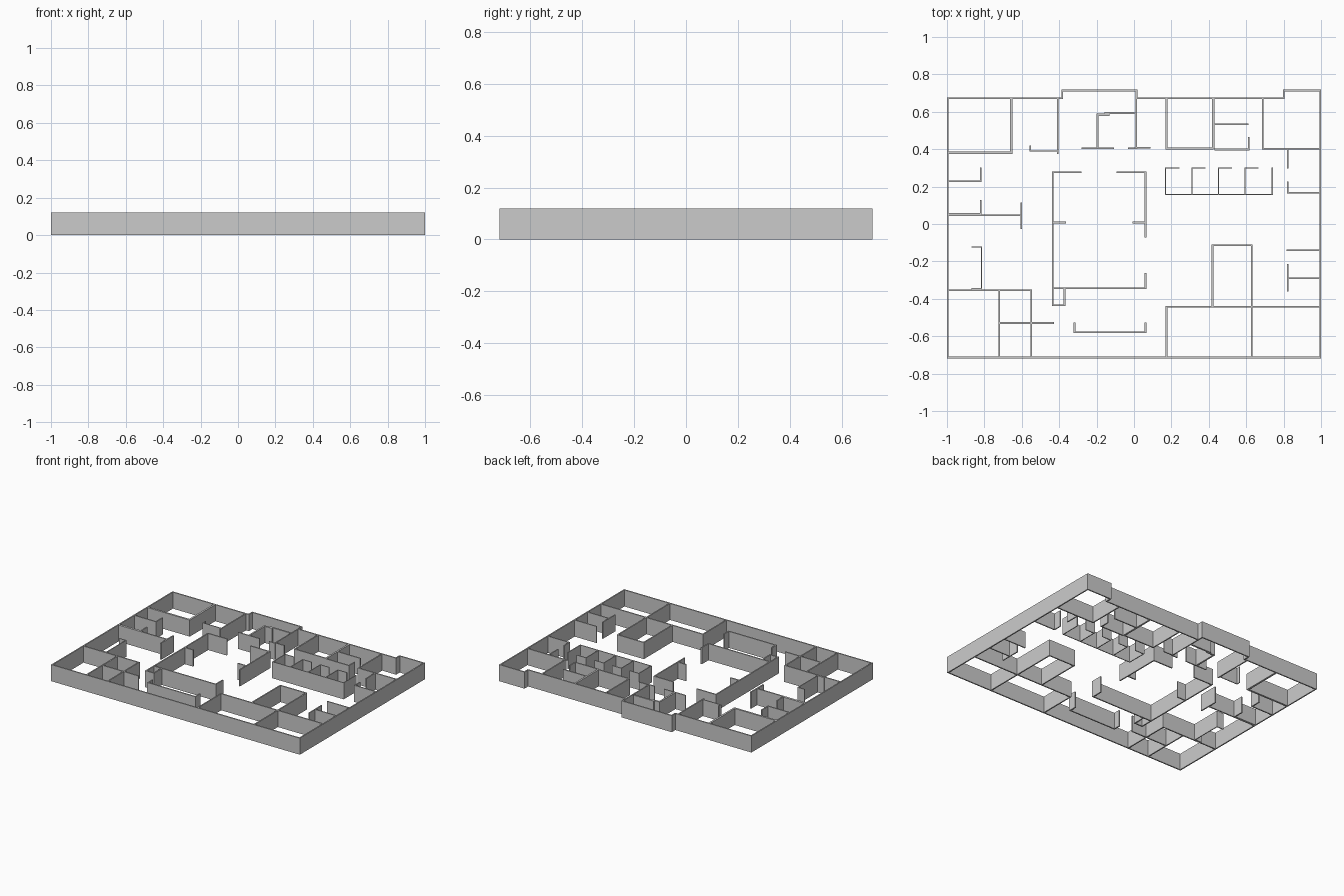
import bpy, bmesh
from mathutils import Vector

HEIGHT = 0.12


def walls(name, paths, t=0.009, closed=False):
    """Extrude right-angled centre-line paths into mitred walls of thickness t."""
    bm = bmesh.new()
    for path in paths:
        pts = [Vector(p) for p in path]
        n = len(pts)
        segs = n if closed else n - 1
        normals = []
        for i in range(segs):
            d = (pts[(i + 1) % n] - pts[i]).normalized()
            normals.append(Vector((-d.y, d.x)))
        rings = []
        for i, p in enumerate(pts):
            if closed:
                off = normals[i - 1] + normals[i]
            elif 0 < i < n - 1:
                off = normals[i - 1] + normals[i]
            else:
                off = normals[0] if i == 0 else normals[-1]
            off = off * (t / 2)
            a, b = p + off, p - off
            rings.append([bm.verts.new((q.x, q.y, z)) for q, z in
                          ((a, 0), (b, 0), (b, HEIGHT), (a, HEIGHT))])
        for i in range(segs):
            r, s = rings[i], rings[(i + 1) % n]
            for k in range(4):
                bm.faces.new((r[k], r[(k + 1) % 4], s[(k + 1) % 4], s[k]))
        if not closed:
            bm.faces.new(rings[0])
            bm.faces.new(rings[-1])
    bmesh.ops.recalc_face_normals(bm, faces=bm.faces)
    me = bpy.data.meshes.new(name)
    bm.to_mesh(me)
    bm.free()
    bpy.context.collection.objects.link(bpy.data.objects.new(name, me))


L, R, B, T, S = -0.9955, 0.9955, -0.7135, 0.7135, 0.672

# Outer shell with two bays on the back side
walls("outer_wall", [[(L, B), (R, B), (R, T), (0.8, T), (0.8, S), (0.013, S),
                      (0.013, T), (-0.384, T), (-0.384, S), (L, S)]], closed=True)

# Back left rooms
walls("back_left_room", [[(L, 0.381), (-0.657, 0.381), (-0.657, S)]], t=0.014)
walls("back_left_divider", [[(-0.407, S), (-0.407, 0.373)]])
walls("back_left_niche", [[(-0.555, 0.42), (-0.555, 0.391), (-0.407, 0.391)]], t=0.006)

# Back centre rooms
walls("back_centre_walls", [[(0.013, S), (0.013, 0.404)],
                            [(-0.281, 0.404), (-0.107, 0.404)],
                            [(-0.032, 0.404), (0.018, 0.404)],
                            [(0.013, 0.409), (0.088, 0.409)]], t=0.008)
walls("back_centre_closet", [[(-0.195, 0.404), (-0.195, 0.584), (-0.131, 0.584)],
                             [(-0.158, 0.594), (0.003, 0.594)]], t=0.012)

# Back right rooms
walls("back_right_walls", [[(0.174, S), (0.174, 0.404), (0.426, 0.404)],
                           [(0.426, 0.533), (0.613, 0.533)],
                           [(0.43, 0.398), (0.613, 0.398), (0.613, 0.464)],
                           [(0.688, S), (0.688, 0.402), (R, 0.402)]])
walls("back_right_divider", [[(0.424, S), (0.424, 0.4)]], t=0.013)

# Row of cubicles
cubicles = [[(0.169, 0.158), (0.739, 0.158), (0.739, 0.303)]]
for i in range(4):
    x = 0.169 + i * 0.1415
    cubicles.append([(x, 0.156), (x, 0.3), (x + 0.073, 0.3)])
walls("cubicles", cubicles, t=0.006)

# Right side offices
walls("right_offices", [[(0.822, 0.402), (0.822, 0.298)],
                        [(0.822, 0.228), (0.822, 0.167), (R, 0.167)],
                        [(0.816, -0.14), (R, -0.14)],
                        [(0.822, -0.213), (0.822, -0.36)],
                        [(0.822, -0.29), (R, -0.29)]], t=0.008)

# Central hall with side closet
walls("central_hall", [[(-0.281, 0.277), (-0.435, 0.277), (-0.435, -0.435),
                        (-0.372, -0.435), (-0.372, -0.344)],
                       [(-0.435, -0.344), (0.0615, -0.344), (0.0615, -0.263)],
                       [(-0.094, 0.277), (0.0615, 0.277), (0.0615, -0.071)],
                       [(-0.435, 0.008), (-0.364, 0.008)],
                       [(-0.008, 0.008), (0.0615, 0.008)]])

# Front counter
walls("front_counter", [[(-0.318, -0.526), (-0.318, -0.579),
                         (0.0615, -0.579), (0.0615, -0.526)]])

# Front right rooms
walls("front_right_rooms", [[(0.174, B), (0.174, -0.443), (R, -0.443)],
                            [(0.42, -0.443), (0.42, -0.114), (0.629, -0.114), (0.629, B)]])

# Left side offices
walls("left_offices", [[(L, 0.229), (-0.82, 0.229), (-0.82, 0.303)],
                       [(L, 0.054), (-0.82, 0.054), (-0.82, 0.127)],
                       [(L, 0.046), (-0.602, 0.046)],
                       [(-0.602, 0.116), (-0.602, -0.028)]])
walls("left_screen", [[(-0.868, -0.123), (-0.815, -0.123),
                       (-0.815, -0.346), (-0.868, -0.346)]], t=0.006)

# Front left rooms
walls("front_left_rooms", [[(L, -0.355), (-0.549, -0.355), (-0.549, B)],
                           [(-0.72, -0.355), (-0.72, B)],
                           [(-0.72, -0.529), (-0.428, -0.529)]])
